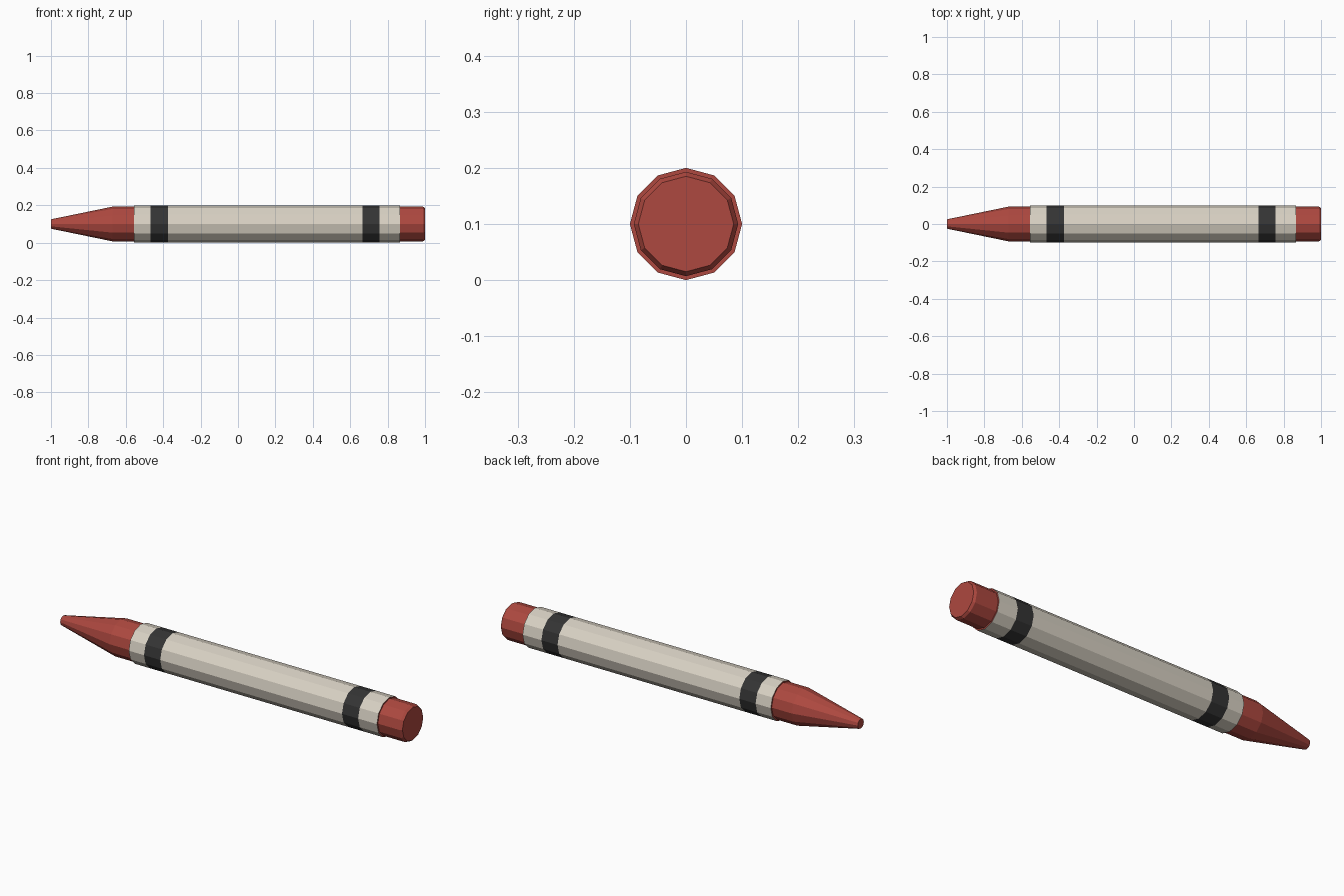
import bpy
import bmesh
from math import cos, sin, tau

cube = bpy.data.objects.get("Cube")
if cube:
    bpy.data.objects.remove(cube)

SIDES = 12
AXIS_Z = 0.1


def make_material(name, rgb):
    mat = bpy.data.materials.new(name)
    mat.use_nodes = True
    colour = (*rgb, 1)
    mat.diffuse_color = colour
    bsdf = next(n for n in mat.node_tree.nodes if n.type == "BSDF_PRINCIPLED")
    bsdf.inputs["Base Color"].default_value = colour
    return mat


RED, CREAM, BLACK = range(3)
materials = [
    make_material("red wax", (0.42, 0.065, 0.05)),
    make_material("cream paper", (0.69, 0.64, 0.55)),
    make_material("black band", (0.035, 0.035, 0.035)),
]

# Profile along x: position, radius, colour of the faces leading to the next ring
profile = [
    (-1.0, 0.025, RED),      # blunt tip
    (-0.67, 0.093, RED),     # end of the cone
    (-0.555, 0.093, RED),    # step up to the wrapper
    (-0.555, 0.1, CREAM),
    (-0.468, 0.1, BLACK),
    (-0.375, 0.1, CREAM),
    (0.665, 0.1, BLACK),
    (0.757, 0.1, CREAM),
    (0.865, 0.1, RED),       # step down to the wax
    (0.865, 0.093, RED),
    (0.988, 0.093, RED),     # chamfered butt end
    (1.0, 0.085, RED),
]

bm = bmesh.new()
rings = []
for x, radius, _ in profile:
    rings.append([
        bm.verts.new((x, radius * cos(tau * i / SIDES),
                      AXIS_Z + radius * sin(tau * i / SIDES)))
        for i in range(SIDES)
    ])

# Skin the rings, then cap both ends
for a, b, (_, _, colour) in zip(rings, rings[1:], profile):
    for i in range(SIDES):
        j = (i + 1) % SIDES
        face = bm.faces.new((a[i], a[j], b[j], b[i]))
        face.material_index = colour
bm.faces.new(rings[0])
bm.faces.new(rings[-1])
bmesh.ops.recalc_face_normals(bm, faces=bm.faces)

mesh = bpy.data.meshes.new("wax_stick")
bm.to_mesh(mesh)
bm.free()
for mat in materials:
    mesh.materials.append(mat)
stick = bpy.data.objects.new("wax_stick", mesh)
bpy.context.collection.objects.link(stick)
